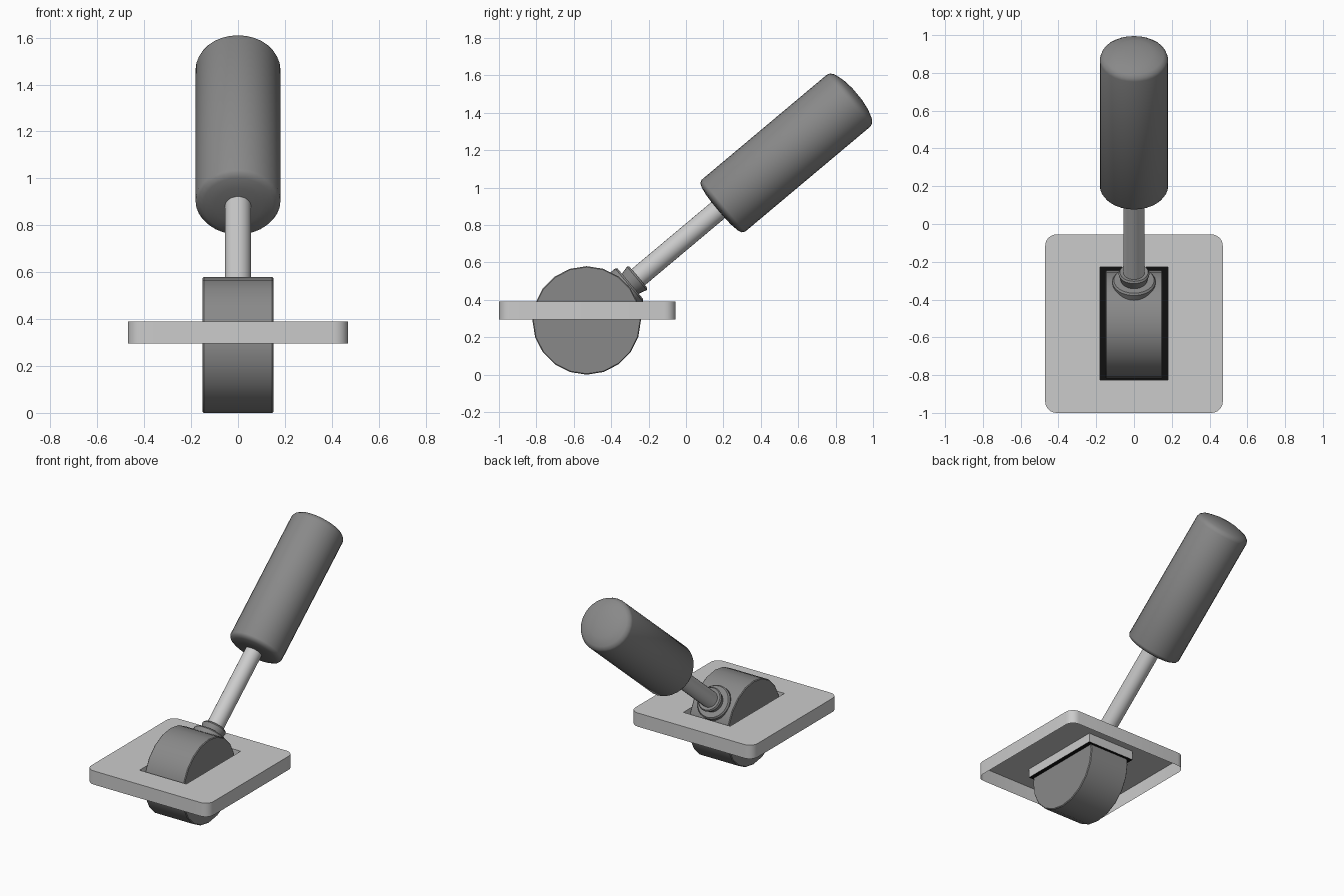
import bpy, bmesh, math
from mathutils import Matrix, Vector

if "Cube" in bpy.data.objects:
    bpy.data.objects.remove(bpy.data.objects["Cube"])

PIVOT = Vector((0, -0.531, 0.29))
LEVER = Matrix.Translation(PIVOT) @ Matrix.Rotation(math.radians(-50), 4, 'X')
AXLE = Matrix.Translation(PIVOT) @ Matrix.Rotation(math.radians(90), 4, 'Y')


def grey(name, value):
    mat = bpy.data.materials.new(name)
    mat.diffuse_color = (value, value, value, 1)
    mat.use_nodes = True
    mat.node_tree.nodes["Principled BSDF"].inputs["Base Color"].default_value = mat.diffuse_color
    return mat


DARK = grey("dark_grey", 0.25)
BLACK = grey("black", 0.005)


def finish(name, bm, angle, mat=None):
    me = bpy.data.meshes.new(name)
    bm.to_mesh(me)
    bm.free()
    if mat:
        me.materials.append(mat)
    ob = bpy.data.objects.new(name, me)
    bpy.context.collection.objects.link(ob)
    bpy.ops.object.select_all(action='DESELECT')
    ob.select_set(True)
    bpy.context.view_layer.objects.active = ob
    bpy.ops.object.shade_smooth_by_angle(angle=math.radians(angle))
    return ob


def lathe(name, profile, sides, matrix, angle=40, mat=None):
    """Spin (radius, height) pairs about local z, closing both ends with caps."""
    bm = bmesh.new()
    rings = []
    for r, h in profile:
        rings.append([bm.verts.new((r * math.cos(2 * math.pi * i / sides),
                                    r * math.sin(2 * math.pi * i / sides), h))
                      for i in range(sides)])
    for a, b in zip(rings, rings[1:]):
        for i in range(sides):
            j = (i + 1) % sides
            bm.faces.new((a[i], a[j], b[j], b[i]))
    bm.faces.new(rings[0][::-1])
    bm.faces.new(rings[-1])
    bmesh.ops.recalc_face_normals(bm, faces=bm.faces)
    bm.transform(matrix)
    return finish(name, bm, angle, mat)


# Pivot wheel with a tiny edge chamfer
lathe("pivot_wheel", [(0.285, -0.151), (0.29, -0.146), (0.29, 0.146), (0.285, 0.151)],
      20, AXLE, 30, DARK)

# Stepped collar where the lever leaves the wheel
lathe("lever_collar", [(0.115, 0.23), (0.115, 0.295), (0.107, 0.305), (0.07, 0.305),
                       (0.082, 0.35), (0.075, 0.36), (0.05, 0.355)], 24, LEVER, 30, DARK)

# Lever rod
lathe("lever_rod", [(0.056, 0.25), (0.056, 0.96)], 24, LEVER)

# Handle grip with softly domed ends
lathe("handle_grip", [(0.04, 0.917), (0.10, 0.92), (0.15, 0.928), (0.172, 0.938), (0.181, 0.954),
                      (0.181, 1.828), (0.175, 1.845), (0.156, 1.861), (0.10, 1.878),
                      (0.04, 1.886)], 32, LEVER, 40, DARK)

# Base plate: thin shell, open underneath, with a skirted slot for the wheel
TOP, BOTTOM, SLOT_BOTTOM = 0.39, 0.295, 0.328
outer = []
for k, (cx, cy) in enumerate([(0.41, -0.115), (-0.41, -0.115), (-0.41, -0.94), (0.41, -0.94)]):
    for s in range(7):
        a = math.radians(90 * k + 15 * s)
        outer.append((cx + 0.06 * math.cos(a), cy + 0.06 * math.sin(a)))
slot = [(0.18, -0.228), (-0.18, -0.228), (-0.18, -0.825), (0.18, -0.825)]
bm = bmesh.new()
edges = []
for loop in (outer, slot):
    vs = [bm.verts.new((x, y, TOP)) for x, y in loop]
    edges += [bm.edges.new((vs[i - 1], vs[i])) for i in range(len(vs))]
bmesh.ops.triangle_fill(bm, edges=edges, use_beauty=True, normal=(0, 0, 1))
top_face = bm.faces[:][0]
skirt = bmesh.ops.extrude_edge_only(bm, edges=edges)["geom"]
for v in skirt:
    if isinstance(v, bmesh.types.BMVert):
        in_slot = abs(v.co.x) < 0.2 and -0.85 < v.co.y < -0.2
        v.co.z = SLOT_BOTTOM if in_slot else BOTTOM
bmesh.ops.recalc_face_normals(bm, faces=bm.faces)
bm.normal_update()
if top_face.normal.z < 0:
    bmesh.ops.reverse_faces(bm, faces=bm.faces)
finish("base_plate", bm, 30)

# Black liner closing the slot around the wheel
bm = bmesh.new()
bm.faces.new([bm.verts.new((x, y, SLOT_BOTTOM)) for x, y in slot])
finish("slot_liner", bm, 30, BLACK)
